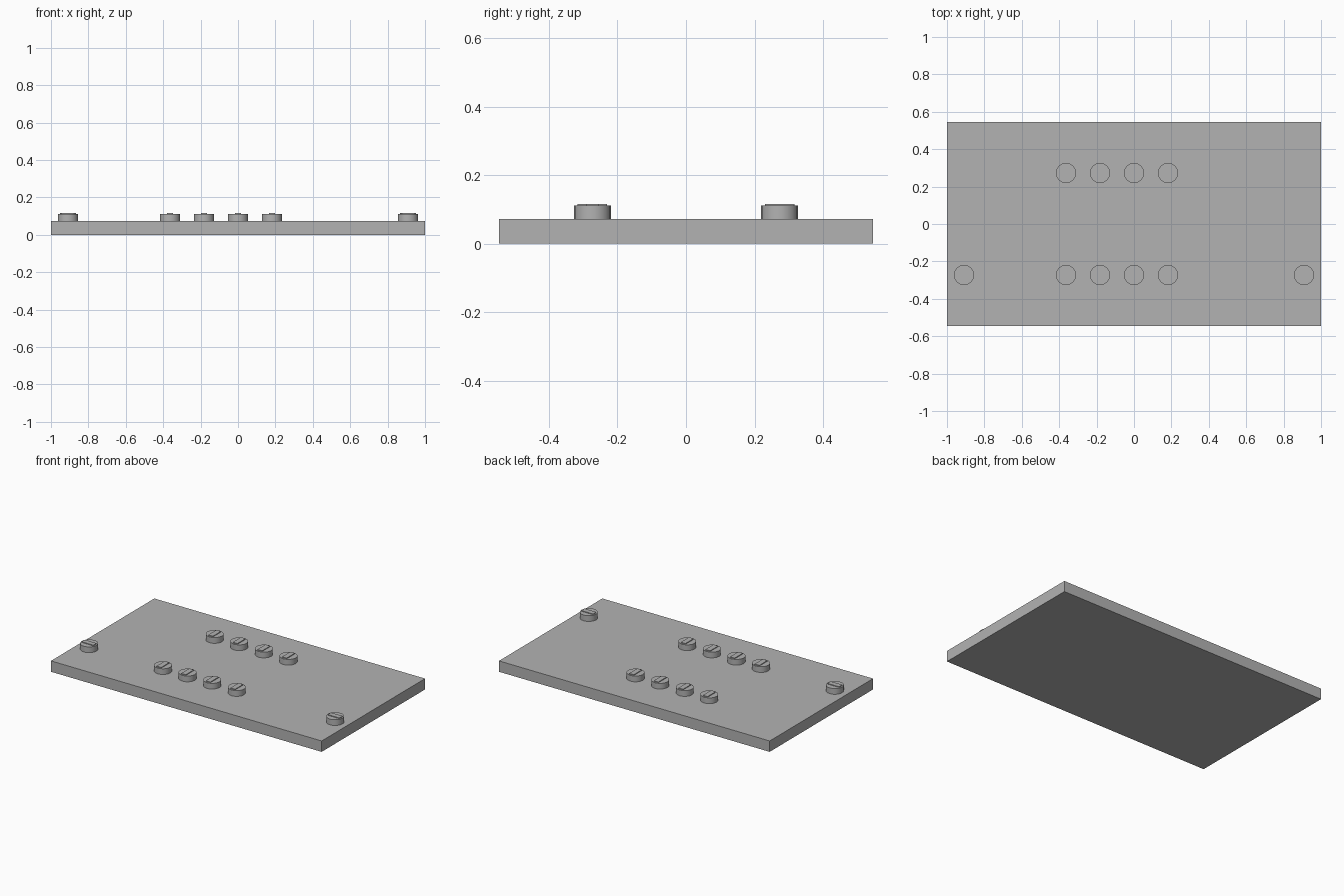
import bpy
import math

cube = bpy.data.objects.get("Cube")
if cube:
    bpy.data.objects.remove(cube, do_unlink=True)

UNIT = 2 / 11                 # stud pitch
PLATE_H = 0.4 * UNIT
STUD_R = 0.3 * UNIT
STUD_TOP = 0.111
PAD_TOP = 0.116

grey = bpy.data.materials.new("light_grey")
grey.use_nodes = True
colour = (0.45, 0.45, 0.45, 1)
grey.diffuse_color = colour
grey.node_tree.nodes["Principled BSDF"].inputs["Base Color"].default_value = colour


def finish(name):
    obj = bpy.context.object
    obj.name = name
    obj.data.materials.append(grey)
    return obj


def box(name, x, y, z0, z1, width, depth):
    bpy.ops.mesh.primitive_cube_add(size=1, location=(x, y, (z0 + z1) / 2))
    bpy.context.object.scale = (width, depth, z1 - z0)
    bpy.ops.object.transform_apply(location=False, rotation=False, scale=True)
    return finish(name)


def stud(name, column, row, along_x=False):
    x, y = column * UNIT, row * UNIT
    # Round stud, its base sunk slightly into the plate
    base = PLATE_H - 0.005
    bpy.ops.mesh.primitive_cylinder_add(
        vertices=16, radius=STUD_R, depth=STUD_TOP - base,
        location=(x, y, (STUD_TOP + base) / 2))
    bpy.ops.object.shade_smooth_by_angle(angle=math.radians(30))
    finish(name)
    # Plain raised bar on the stud's top
    size = (0.086, 0.034) if along_x else (0.034, 0.086)
    box(name + "_raised_bar", x, y, STUD_TOP - 0.002, PAD_TOP, *size)


# Flat base plate
box("base_plate", 0, 0, 0, PLATE_H, 11 * UNIT, 6 * UNIT)

# Two rows of four studs
for row_name, row in (("front", -1.5), ("back", 1.5)):
    for i in range(4):
        stud(f"{row_name}_stud_{i + 1}", i - 2, row)

# Single studs at the two ends
for side, column in (("right", -5), ("left", 5)):
    stud(side + "_end_stud", column, -1.5, along_x=True)
